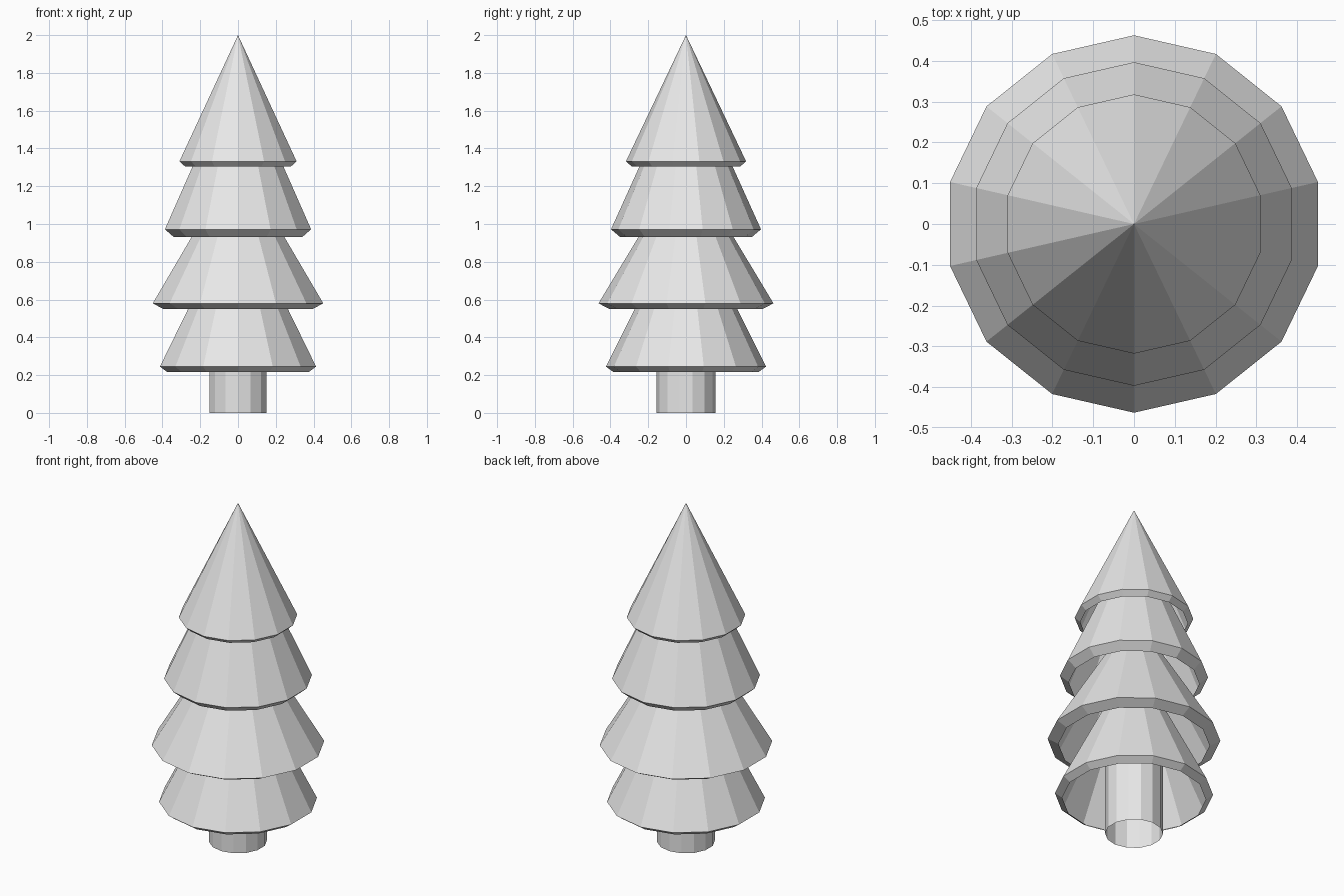
import bpy
import bmesh
from math import sin, cos, pi

SIDES = 14

cube = bpy.data.objects.get("Cube")
if cube:
    bpy.data.objects.remove(cube, do_unlink=True)

# Single plain grey
grey = bpy.data.materials.new("plain_grey")
grey.use_nodes = True
colour = (0.8, 0.8, 0.8, 1.0)
grey.diffuse_color = colour
grey.node_tree.nodes["Principled BSDF"].inputs["Base Color"].default_value = colour


def lathe(name, profile):
    """Open faceted shell from (radius, height) points; radius 0 makes a tip."""
    bm = bmesh.new()
    rings = []
    for r, z in profile:
        if r == 0:
            rings.append([bm.verts.new((0, 0, z))] * SIDES)
        else:
            angles = [2 * pi * i / SIDES for i in range(SIDES)]
            rings.append([bm.verts.new((r * sin(a), -r * cos(a), z)) for a in angles])
    for low, high in zip(rings, rings[1:]):
        for i in range(SIDES):
            j = (i + 1) % SIDES
            corners = [low[i], low[j], high[j], high[i]]
            bm.faces.new(list(dict.fromkeys(corners)))
    mesh = bpy.data.meshes.new(name)
    bm.to_mesh(mesh)
    bm.free()
    mesh.materials.append(grey)
    obj = bpy.data.objects.new(name, mesh)
    bpy.context.collection.objects.link(obj)
    return obj


# Hollow trunk, open at the bottom
lathe("trunk", [(0.155, 0), (0.155, 0.7)])

# Hollow branch tiers: lip radius, lip height, rim radius, rim height, tip height
tiers = {
    "bottom_branches": (0.385, 0.217, 0.424, 0.245, 1.09),
    "lower_branches": (0.405, 0.55, 0.463, 0.58, 1.35),
    "upper_branches": (0.35, 0.932, 0.397, 0.972, 1.85),
    "top_branches": (0.288, 1.305, 0.318, 1.332, 2.0),
}
for name, (lip_r, lip_z, rim_r, rim_z, tip_z) in tiers.items():
    lathe(name, [(lip_r, lip_z), (rim_r, rim_z), (0, tip_z)])
